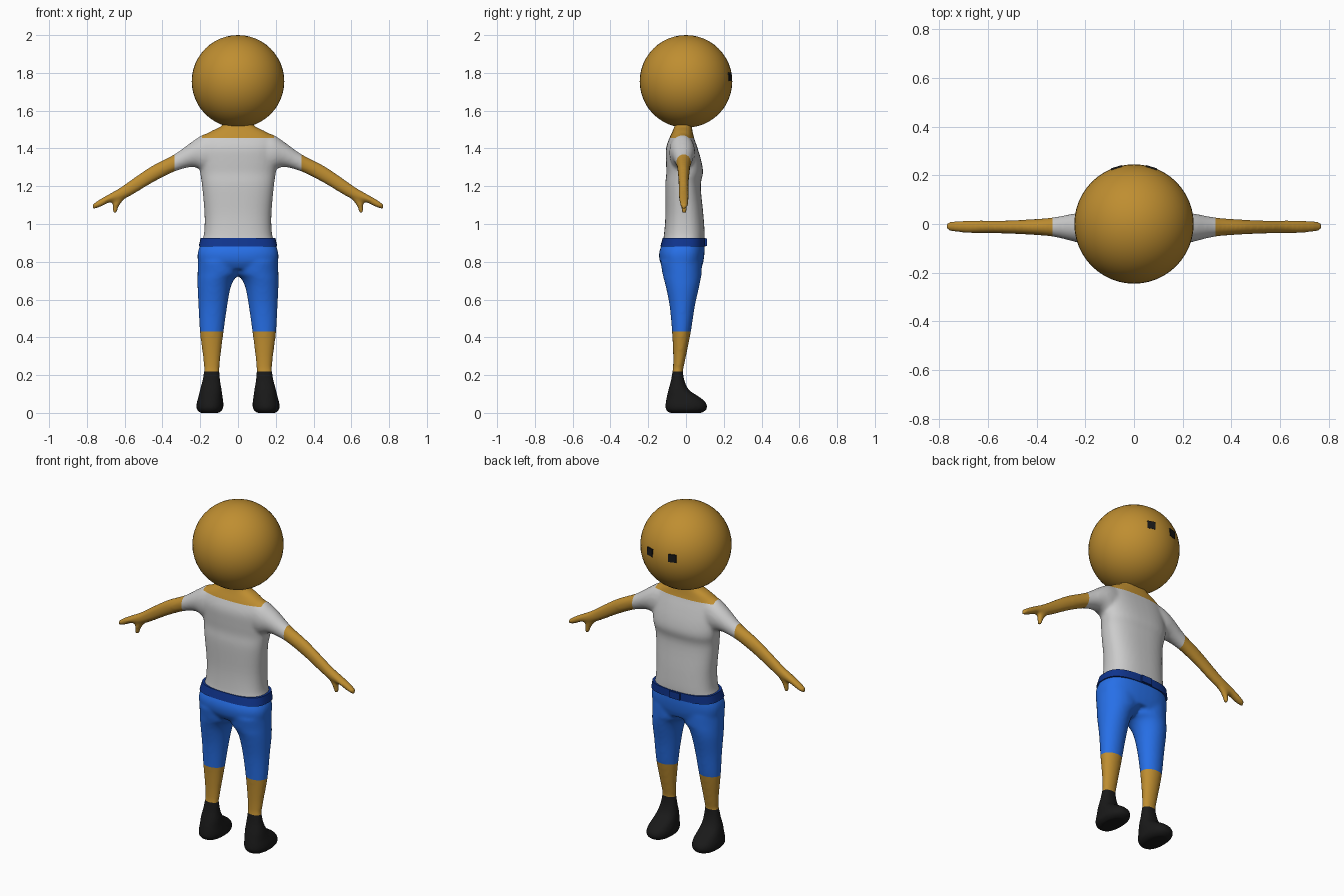
import bpy, bmesh
from math import sin, cos, pi, copysign, atan2
from mathutils import Vector

if "Cube" in bpy.data.objects:
    bpy.data.objects.remove(bpy.data.objects["Cube"])


def material(name, rgb):
    m = bpy.data.materials.new(name)
    m.diffuse_color = (*rgb, 1)
    m.use_nodes = True
    m.node_tree.nodes["Principled BSDF"].inputs["Base Color"].default_value = m.diffuse_color
    return m


SKIN = material("skin", (0.52, 0.27, 0.03))
BLUE = material("blue cloth", (0.02, 0.16, 0.80))
NAVY = material("dark blue", (0.005, 0.035, 0.27))
BLACK = material("black", (0.01, 0.01, 0.01))


def make_object(name, bm, mat=None, smooth=True):
    me = bpy.data.meshes.new(name)
    bm.to_mesh(me)
    bm.free()
    ob = bpy.data.objects.new(name, me)
    bpy.context.collection.objects.link(ob)
    if mat:
        me.materials.append(mat)
    if smooth:
        me.shade_smooth()
    return ob


def refine(slices, n=4):
    """Catmull-Rom interpolation between slices."""
    out = []
    for i in range(len(slices) - 1):
        p1, p2 = slices[i], slices[i + 1]
        p0, p3 = slices[max(i - 1, 0)], slices[min(i + 2, len(slices) - 1)]
        for k in range(n):
            t = k / n
            out.append([0.5 * (2 * b + (c - a) * t + (2 * a - 5 * b + 4 * c - d) * t * t
                               + (3 * b - a - 3 * c + d) * t ** 3)
                        for a, b, c, d in zip(p0, p1, p2, p3)])
    return out + [list(slices[-1])]


def loft(bm, slices, axis="z", power=2.0, side=1, n=40):
    """Closed skin over slices (position, a_min, a_max, y_min, y_max)."""
    rings = []
    for t, a0, a1, b0, b1 in refine(slices):
        ring = []
        for k in range(n):
            c, s = cos(2 * pi * k / n), sin(2 * pi * k / n)
            a = (a0 + a1) / 2 + (a1 - a0) / 2 * copysign(abs(c) ** (2 / power), c)
            y = (b0 + b1) / 2 + (b1 - b0) / 2 * copysign(abs(s) ** (2 / power), s)
            ring.append(bm.verts.new((side * a, y, t) if axis == "z" else (side * t, y, a)))
        rings.append(ring)
    faces = [bm.faces.new(rings[0]), bm.faces.new(rings[-1])]
    for r, q in zip(rings, rings[1:]):
        for k in range(n):
            faces.append(bm.faces.new((r[k], r[(k + 1) % n], q[(k + 1) % n], q[k])))
    bmesh.ops.recalc_face_normals(bm, faces=faces)


# Rough body volumes
bm = bmesh.new()
torso = [(0.76, 0.200, -0.115, 0.080), (0.80, 0.212, -0.138, 0.092), (0.85, 0.213, -0.142, 0.098),
         (0.90, 0.195, -0.125, 0.098), (0.95, 0.180, -0.116, 0.099), (1.05, 0.177, -0.109, 0.092),
         (1.20, 0.190, -0.110, 0.078), (1.27, 0.200, -0.104, 0.090), (1.33, 0.205, -0.106, 0.082),
         (1.40, 0.205, -0.106, 0.062), (1.455, 0.190, -0.088, 0.043), (1.49, 0.145, -0.072, 0.035),
         (1.52, 0.085, -0.060, 0.030), (1.55, 0.075, -0.055, 0.030)]
loft(bm, [(z, -w, w, y0, y1) for z, w, y0, y1 in torso], power=2.5)
leg = [(0.215, 0.100, 0.178, -0.070, -0.018), (0.30, 0.092, 0.186, -0.068, 0.000),
       (0.43, 0.076, 0.202, -0.074, 0.026), (0.56, 0.058, 0.209, -0.086, 0.046),
       (0.66, 0.040, 0.214, -0.105, 0.068), (0.71, 0.018, 0.214, -0.118, 0.078),
       (0.74, -0.015, 0.214, -0.125, 0.083), (0.80, -0.02, 0.213, -0.135, 0.085)]
foot = [(0.0, 0.100, 0.200, -0.090, 0.085), (0.02, 0.080, 0.219, -0.108, 0.110),
        (0.05, 0.077, 0.219, -0.108, 0.108), (0.08, 0.081, 0.211, -0.103, 0.078),
        (0.12, 0.086, 0.202, -0.094, 0.018), (0.17, 0.094, 0.189, -0.080, -0.008),
        (0.23, 0.100, 0.179, -0.070, -0.018)]
arm = [(0.10, 1.27, 1.490, -0.085, 0.040), (0.18, 1.28, 1.475, -0.088, 0.048),
       (0.24, 1.302, 1.438, -0.074, 0.044), (0.335, 1.278, 1.370, -0.052, 0.027),
       (0.45, 1.220, 1.311, -0.043, 0.018), (0.55, 1.160, 1.245, -0.039, 0.014),
       (0.62, 1.125, 1.195, -0.038, 0.015), (0.68, 1.114, 1.160, -0.037, 0.015),
       (0.73, 1.090, 1.132, -0.034, 0.013), (0.772, 1.076, 1.104, -0.026, 0.006)]
thumb = [(1.055, 0.642, 0.664, -0.023, 0.003), (1.09, 0.632, 0.664, -0.027, 0.006),
         (1.12, 0.610, 0.664, -0.028, 0.007), (1.15, 0.580, 0.660, -0.028, 0.007)]
for side in (1, -1):
    loft(bm, leg, side=side)
    loft(bm, foot, side=side, power=2.3)
    loft(bm, arm, axis="x", side=side)
    loft(bm, thumb, side=side)

# Fuse the volumes into one smooth skin
rough = make_object("rough_body", bm)
mod = rough.modifiers.new("fuse", "REMESH")
mod.mode = "VOXEL"
mod.voxel_size = 0.009
mod = rough.modifiers.new("soften", "SMOOTH")
mod.factor = 0.5
mod.iterations = 8
fused = bpy.data.meshes.new_from_object(rough.evaluated_get(bpy.context.evaluated_depsgraph_get()))
bpy.data.objects.remove(rough)

# Cut along the clothing edges
body = bmesh.new()
body.from_mesh(fused)
cuts = [((0, 0, z), (0, 0, 1)) for z in (0.22, 0.43, 0.90, 1.455)]
cuts += [((x, 0, 0), (1, 0, 0)) for x in (-0.335, -0.19, 0.19, 0.335)]
for co, no in cuts:
    bmesh.ops.bisect_plane(body, geom=body.verts[:] + body.edges[:] + body.faces[:],
                           plane_co=co, plane_no=no)


def region(c):
    if c.z < 0.22:
        return "shoes"
    if c.z < 0.43:
        return "shins"
    if c.z < 0.90:
        return "trousers"
    if abs(c.x) > 0.335:
        return "arms"
    return "neck" if c.z > 1.455 and abs(c.x) < 0.19 else "shirt"


for name, mat in (("shoes", BLACK), ("shins", SKIN), ("trousers", BLUE),
                  ("shirt", None), ("arms", SKIN), ("neck", SKIN)):
    part = body.copy()
    others = [f for f in part.faces if region(f.calc_center_median()) != name]
    bmesh.ops.delete(part, geom=others, context="FACES")
    for f in part.faces:
        f.material_index = 0
    make_object(name, part, mat)
body.free()
bpy.data.meshes.remove(fused)

# Belt and buckle
bm = bmesh.new()
loft(bm, [(0.88, -0.208, 0.208, -0.136, 0.102), (0.925, -0.198, 0.198, -0.124, 0.102)],
     power=2.8, n=64)
belt = make_object("belt", bm, NAVY)
belt.data.set_sharp_from_angle(angle=0.7)


def box(name, loc, size, mat, turn=0):
    bpy.ops.mesh.primitive_cube_add(size=1, location=loc, rotation=(0, 0, turn))
    ob = bpy.context.object
    ob.name, ob.scale = name, size
    ob.data.materials.append(mat)


box("buckle", (0, 0.101, 0.9025), (0.07, 0.018, 0.04), NAVY)

# Head
HEAD = Vector((0, 0, 1.755))
bpy.ops.mesh.primitive_uv_sphere_add(segments=48, ring_count=24, radius=0.245, location=HEAD)
head = bpy.context.object
head.name = "head"
head.data.materials.append(SKIN)
head.data.shade_smooth()

# Eyes, on the +y side like the toes
for side in (1, -1):
    d = Vector((side * 0.073, 0.2325, 0.025))
    box("eye", HEAD + d * 0.985, (0.045, 0.012, 0.045), BLACK, atan2(-d.x, d.y))
